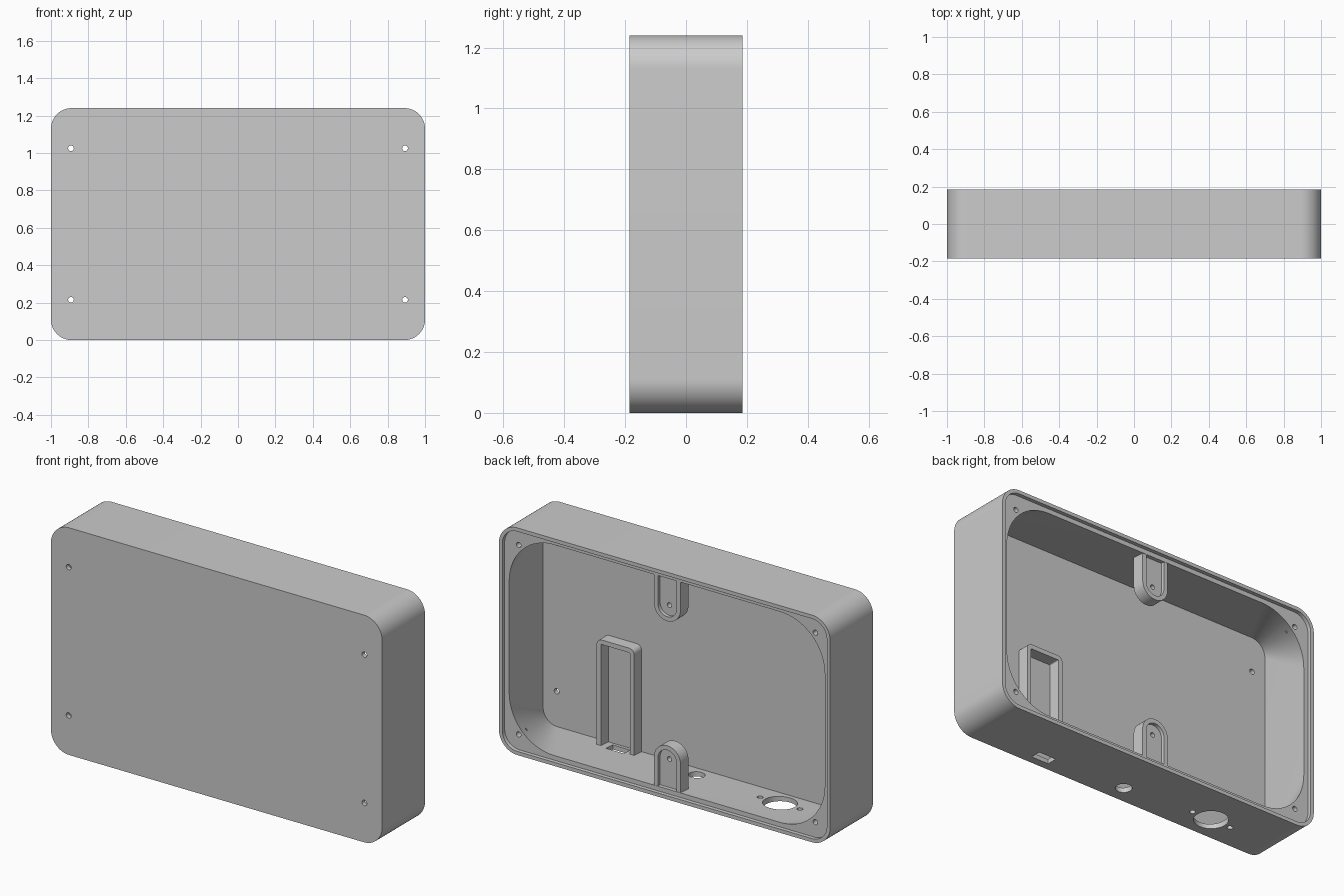
import bpy, bmesh
from math import sin, cos, pi
from mathutils import Matrix, Vector

if "Cube" in bpy.data.objects:
    bpy.data.objects.remove(bpy.data.objects["Cube"], do_unlink=True)

MID = 0.62                     # height of the box centre
BACK, LEDGE, FLOOR = 0.185, 0.164, -0.16

grey = bpy.data.materials.new("plain_grey")
grey.use_nodes = True
grey.diffuse_color = (0.6, 0.6, 0.6, 1)
grey.node_tree.nodes["Principled BSDF"].inputs["Base Color"].default_value = (0.6, 0.6, 0.6, 1)


def arc(cx, cz, r, start, end, n=16):
    return [(cx + r * cos(start + (end - start) * i / n),
             cz + r * sin(start + (end - start) * i / n)) for i in range(n + 1)]


def rounded_rect(hw, hh, r):
    """Outline in x and z around the box centre."""
    pts = []
    for k, (sx, sz) in enumerate([(1, 1), (-1, 1), (-1, -1), (1, -1)]):
        pts += arc(sx * (hw - r), MID + sz * (hh - r), r, k * pi / 2, (k + 1) * pi / 2)
    return pts


def arch(x, hw, base, tip, r):
    """Outline with a square base and a rounded tip; offsets from the centre."""
    s = 1 if tip > base else -1
    top = arc(hw - r, abs(tip - base) - r, r, 0, pi / 2)
    top += [(-a, b) for a, b in reversed(top) if a > 1e-6 or r < hw]
    pts = [(-hw, 0), (hw, 0)] + top
    return [(x + a, MID + base + s * b) for a, b in pts]


def finish(name, bm):
    bmesh.ops.remove_doubles(bm, verts=bm.verts, dist=1e-5)
    bmesh.ops.recalc_face_normals(bm, faces=bm.faces)
    mesh = bpy.data.meshes.new(name)
    bm.to_mesh(mesh)
    bm.free()
    mesh.materials.append(grey)
    ob = bpy.data.objects.new(name, mesh)
    bpy.context.collection.objects.link(ob)
    return ob


def loft(name, *rings):
    """Solid through (y, outline) rings."""
    bm = bmesh.new()
    loops = [[bm.verts.new((x, y, z)) for x, z in pts] for y, pts in rings]
    for a, b in zip(loops, loops[1:]):
        for i in range(len(a)):
            j = (i + 1) % len(a)
            bm.faces.new((a[i], a[j], b[j], b[i]))
    bm.faces.new(loops[0])
    bm.faces.new(loops[-1])
    return finish(name, bm)


def drill(name, centre, r, depth, axis):
    bm = bmesh.new()
    turn = Matrix.Rotation(pi / 2, 4, 'X') if axis == 'Y' else Matrix()
    bmesh.ops.create_cone(bm, cap_ends=True, segments=32, radius1=r, radius2=r,
                          depth=depth, matrix=Matrix.Translation(Vector(centre)) @ turn)
    return finish(name, bm)


def cut(ob, cutter):
    cutter.hide_render = True
    mod = ob.modifiers.new("cut", 'BOOLEAN')
    mod.operation, mod.solver, mod.object = 'DIFFERENCE', 'EXACT', cutter
    bpy.context.view_layer.objects.active = ob
    bpy.ops.object.modifier_apply(modifier=mod.name)
    bpy.data.objects.remove(cutter, do_unlink=True)


def smooth(ob):
    bpy.ops.object.select_all(action='DESELECT')
    ob.select_set(True)
    bpy.context.view_layer.objects.active = ob
    bpy.ops.object.shade_smooth_by_angle(angle=0.5)


# Box shell: its corners thicken towards the open back
outer = rounded_rect(1, MID, 0.11)
shell = loft("enclosure_shell", (-BACK, outer), (BACK, outer))
lip = rounded_rect(0.98, 0.6, 0.09)
cavity = loft("cavity_cutter",
              (FLOOR, rounded_rect(0.975, 0.597, 0.085)),
              (LEDGE + 0.001, rounded_rect(0.953, 0.575, 0.27)))
cut(shell, cavity)
cut(shell, loft("lip_cutter", (LEDGE, lip), (BACK + 0.05, lip)))

# Lid screw holes in the ledge and mounting holes through the front
for sx in (-1, 1):
    for sz in (-1, 1):
        cut(shell, drill("lid_hole", (sx * 0.896, LEDGE, MID + sz * 0.517), 0.014, 0.12, 'Y'))
        cut(shell, drill("mount_hole", (sx * 0.893, -BACK, MID + sz * 0.405), 0.015, 0.1, 'Y'))

# Openings in the bottom wall: button, round connector with two screws, port slot
for x, y, r in [(-0.005, -0.085, 0.042), (-0.535, -0.047, 0.087),
                (-0.415, -0.047, 0.015), (-0.655, -0.047, 0.015)]:
    cut(shell, drill("bottom_hole", (x, y, 0), r, 0.12, 'Z'))
slot = arch(0.487, 0.053, -0.68, -0.56, 0.001)
cut(shell, loft("slot_cutter", (-0.14, slot), (-0.082, slot)))
smooth(shell)

# Rounded screw tabs at the top and bottom of the opening
for label, s in (("top", 1), ("bottom", -1)):
    body = arch(0, 0.08, s * 0.605, s * 0.34, 0.08)
    pocket = arch(0, 0.056, s * 0.575, s * 0.364, 0.056)
    tab = loft(label + "_screw_tab", (0.093, body), (LEDGE - 0.002, body))
    cut(tab, loft("pocket_cutter", (0.143, pocket), (0.2, pocket)))
    cut(tab, drill("tab_hole", (0, 0.143, MID + s * 0.42), 0.013, 0.07, 'Y'))
    smooth(tab)

# Arched rib that frames the port module
frame = arch(0.493, 0.113, -0.605, -0.015, 0.03)
inside = arch(0.493, 0.088, -0.7, -0.04, 0.006)
rib = loft("port_frame", (FLOOR - 0.005, frame), (-0.095, frame))
cut(rib, loft("frame_cutter", (-0.25, inside), (0, inside)))
smooth(rib)
